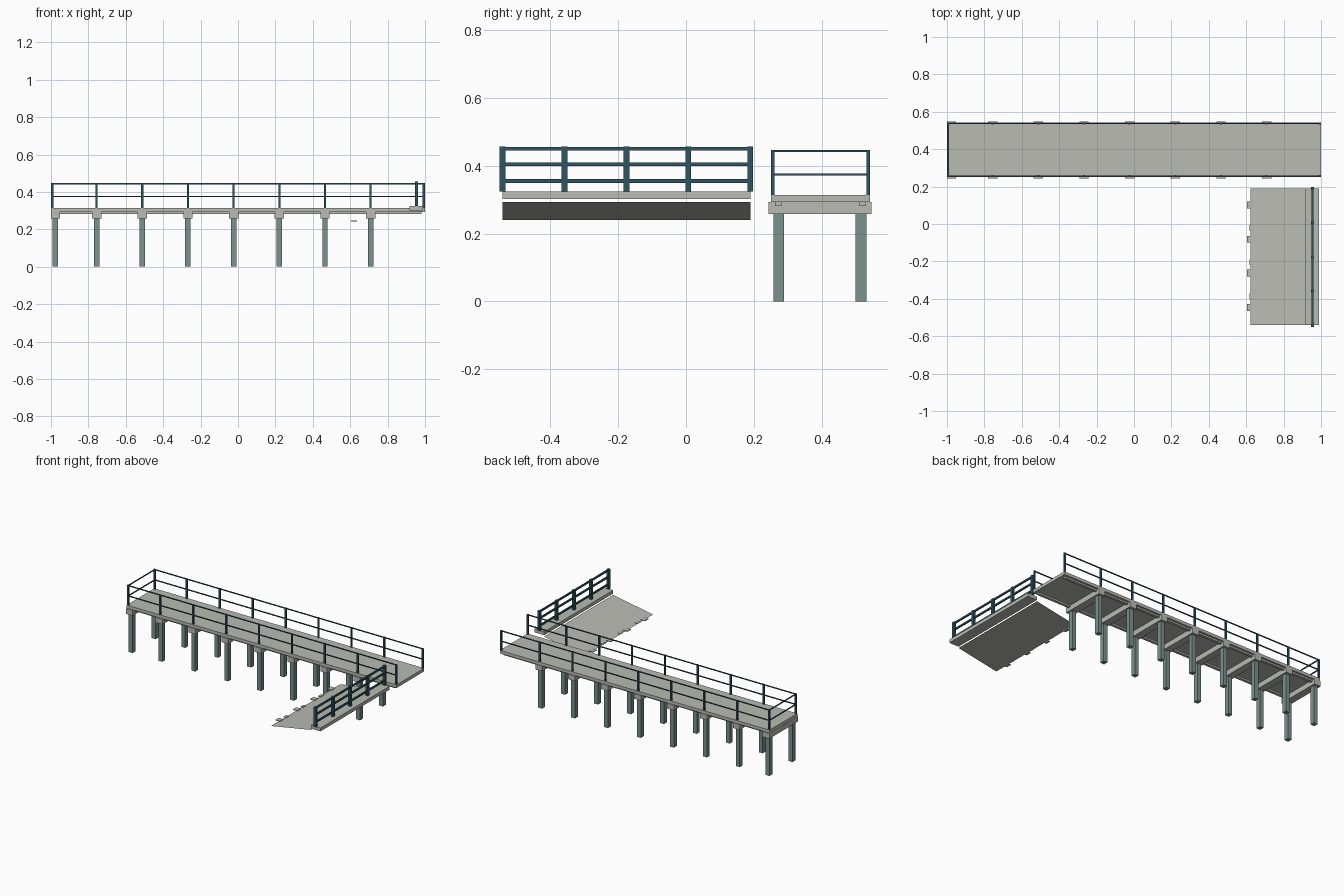
import bpy
import bmesh
from mathutils import Matrix, Vector

cube = bpy.data.objects.get("Cube")
if cube:
    bpy.data.objects.remove(cube, do_unlink=True)


def material(name, rgb):
    mat = bpy.data.materials.new(name)
    mat.use_nodes = True
    mat.diffuse_color = (*rgb, 1)
    mat.node_tree.nodes["Principled BSDF"].inputs["Base Color"].default_value = (*rgb, 1)
    return mat


concrete = material("pale concrete", (0.48, 0.50, 0.45))
pile_grey = material("green grey pile", (0.20, 0.29, 0.27))
steel = material("dark teal steel", (0.03, 0.09, 0.12))


def finish(name, bm, mat):
    mesh = bpy.data.meshes.new(name)
    bm.to_mesh(mesh)
    bm.free()
    mesh.materials.append(mat)
    obj = bpy.data.objects.new(name, mesh)
    bpy.context.collection.objects.link(obj)
    return obj


def boxes(name, mat, spans):
    """One object made of boxes, each given as x, y and z ranges."""
    bm = bmesh.new()
    for span in spans:
        low, high = (Vector(corner) for corner in zip(*span))
        place = Matrix.Translation((low + high) / 2) @ Matrix.Diagonal((*(high - low), 1))
        bmesh.ops.create_cube(bm, size=1, matrix=place)
    return finish(name, bm, mat)


def around(centre, width):
    return (centre - width / 2, centre + width / 2)


# Pier supports
bents = [-0.976] + [-0.756 + 0.2442 * i for i in range(7)]
boxes("piles", pile_grey, [(around(x, 0.029), around(y, 0.031), (0, 0.258))
                           for x in bents for y in (0.273, 0.516)])
boxes("pile_caps", concrete, [(around(x, 0.05), (0.243, 0.547), (0.258, 0.293))
                              for x in bents])
boxes("deck_beams", concrete, [((-0.98, 0.98), around(y, 0.018), (0.282, 0.294))
                               for y in (0.272, 0.521)])

# Pier deck
boxes("pier_deck", concrete, [((-1, 1), (0.25, 0.543), (0.293, 0.314))])

# Pier railing along both sides and the closed end
sides = (0.256, 0.537)
post_xs = [-0.993] + bents[1:] + [0.993]
boxes("pier_posts", steel, [(around(x, 0.011), around(y, 0.010), (0.313, 0.447))
                            for x in post_xs for y in sides])
rail_heights = (0.375, 0.444)
boxes("pier_side_rails", steel, [((-0.998, 0.998), around(y, 0.006), around(z, 0.006))
                                 for y in sides for z in rail_heights])
boxes("pier_end_rails", steel, [(around(-0.993, 0.006), sides, around(z, 0.006))
                                for z in rail_heights])

# Sloping ramp sheet
bm = bmesh.new()
front, back = -0.541, 0.19
bm.faces.new([bm.verts.new(p) for p in ((0.623, front, 0.24), (0.918, front, 0.293),
                                        (0.918, back, 0.293), (0.623, back, 0.24))])
finish("ramp_sheet", bm, concrete)

# Ramp curb and its railing
boxes("ramp_curb", concrete, [((0.918, 0.99), (front, back), (0.302, 0.325))])
boxes("ramp_posts", steel, [(around(0.954, 0.017), around(front + 0.1826 * i, 0.017), (0.325, 0.457))
                            for i in range(5)])
boxes("ramp_rails", steel, [(around(0.954, 0.009), (front, back), around(z, 0.011))
                            for z in (0.355, 0.405, 0.45)])

# Thin broken tabs along the low ramp edge
tabs = [(0.603, y, 0.036) for y in (0.101, -0.081, -0.262, -0.447)]
tabs += [(0.618, y, 0.03) for y in (-0.02, -0.205, -0.386)]
boxes("ramp_edge_tabs", concrete, [((x, 0.636), around(y, width), (0.243, 0.247))
                                   for x, y, width in tabs])
